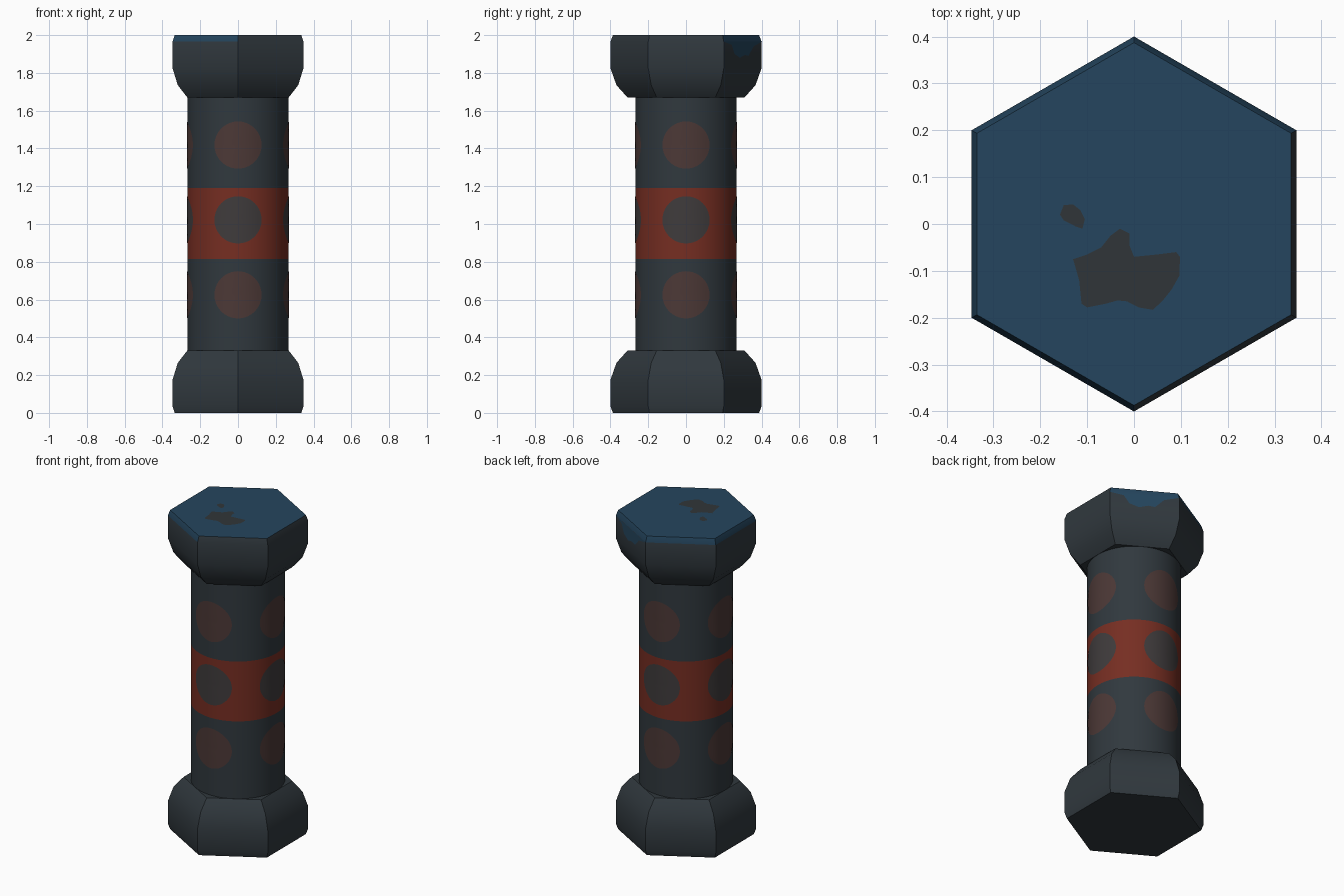
import bpy, bmesh, math
from mathutils import Vector

if "Cube" in bpy.data.objects:
    bpy.data.objects.remove(bpy.data.objects["Cube"])


def material(name, rgb):
    m = bpy.data.materials.new(name)
    m.diffuse_color = (*rgb, 1)
    m.use_nodes = True
    m.node_tree.nodes["Principled BSDF"].inputs["Base Color"].default_value = m.diffuse_color
    return m


STEEL = material("dark steel", (0.030, 0.040, 0.048))
RED = material("rust red", (0.180, 0.027, 0.016))
BROWN = material("dull brown", (0.072, 0.040, 0.037))
GREY = material("warm grey", (0.050, 0.044, 0.045))
BLUE = material("deep blue", (0.018, 0.060, 0.112))
WORN = material("worn grey", (0.030, 0.036, 0.040))


def finish(bm, name, mats, smooth=True):
    me = bpy.data.meshes.new(name)
    bm.normal_update()
    bm.to_mesh(me)
    bm.free()
    ob = bpy.data.objects.new(name, me)
    bpy.context.collection.objects.link(ob)
    for m in mats:
        me.materials.append(m)
    if smooth:
        bpy.ops.object.select_all(action='DESELECT')
        ob.select_set(True)
        bpy.context.view_layer.objects.active = ob
        bpy.ops.object.shade_smooth_by_angle(angle=math.radians(30))
    return ob


def lathe(profile, sides, start):
    """Stack rings of (corner radius, z) and close both ends."""
    bm = bmesh.new()
    rings = []
    for r, z in profile:
        rings.append([bm.verts.new((r * math.cos(start + math.tau * i / sides),
                                    r * math.sin(start + math.tau * i / sides), z))
                      for i in range(sides)])
    for a, b in zip(rings, rings[1:]):
        for i in range(sides):
            j = (i + 1) % sides
            bm.faces.new((a[i], a[j], b[j], b[i]))
    bm.faces.new(rings[0])
    bm.faces.new(rings[-1])
    bmesh.ops.recalc_face_normals(bm, faces=bm.faces)
    return bm


# Hexagonal ends: same profile, mirrored for the top
HEAD = [(0.387, 0.0), (0.4, 0.035), (0.4, 0.175), (0.368, 0.265), (0.31, 0.33)]
finish(lathe(HEAD, 6, math.pi / 6), "bottom_head", [STEEL])

bm = lathe([(r, 2 - z) for r, z in HEAD], 6, math.pi / 6)
bm.normal_update()
for f in bm.faces:
    c = f.calc_center_median()
    if f.normal.z > 0.9:
        f.material_index = 1
    elif c.z > 1.965:                       # painted rim, bare on the front right
        az = round(math.degrees(math.atan2(c.y, c.x))) % 360
        if 30 < az < 270:
            f.material_index = 1
finish(bm, "top_head", [STEEL, BLUE])

# Round shaft with the red band
R = 0.268
bm = lathe([(R, 0.32), (R, 0.815), (R, 1.19), (R, 1.69)], 64, 0)
for f in bm.faces:
    if 0.9 < f.calc_center_median().z < 1.1 and len(f.verts) == 4:
        f.material_index = 1
finish(bm, "shaft", [STEEL, RED])


# Round spots wrapped onto the shaft
def spot(name, zc, turn, mat, radius=0.125, segs=40, steps=6):
    bm = bmesh.new()
    rr = R + 0.0015

    def point(u, w):
        a = turn + math.asin(u / rr)
        return bm.verts.new((rr * math.cos(a), rr * math.sin(a), zc + w))
    centre = point(0, 0)
    prev = None
    for k in range(1, steps + 1):
        d = radius * k / steps
        ring = [point(d * math.cos(math.tau * i / segs), d * math.sin(math.tau * i / segs))
                for i in range(segs)]
        for i in range(segs):
            j = (i + 1) % segs
            if prev:
                bm.faces.new((prev[i], ring[i], ring[j], prev[j]))
            else:
                bm.faces.new((centre, ring[i], ring[j]))
        prev = ring
    finish(bm, name, [mat])


for q in range(4):
    for label, z, mat in (("low", 0.625, BROWN), ("band", 1.022, GREY), ("high", 1.418, BROWN)):
        spot(f"{label}_spot_{q + 1}", z, q * math.pi / 2, mat)


def plate(name, points, mat):
    bm = bmesh.new()
    f = bm.faces.new([bm.verts.new(p) for p in points])
    bmesh.ops.triangulate(bm, faces=[f])
    finish(bm, name, [mat], smooth=False)


# Worn patches on the top face (anticlockwise seen from above)
LARGE = [(-.13, -.075), (-.117, -.12), (-.112, -.17), (-.1, -.178), (-.06, -.17),
         (-.035, -.163), (-.015, -.165), (.01, -.178), (.04, -.183), (.06, -.165),
         (.08, -.14), (.097, -.11), (.098, -.07), (.09, -.06), (.05, -.065), (0, -.07),
         (-.01, -.045), (-.01, -.02), (-.03, -.01), (-.05, -.025), (-.07, -.05), (-.1, -.065)]
SMALL = [(-.158, .02), (-.15, .008), (-.125, -.005), (-.11, -.01), (-.105, .01),
         (-.115, .03), (-.13, .042), (-.15, .04)]
for name, pts in (("large_worn_patch", LARGE), ("small_worn_patch", SMALL)):
    plate(name, [(x, y, 2.001) for x, y in pts], WORN)

# Paint run down the back right side of the top head
A, B = Vector((0.3464, 0.2, 0)), Vector((0, 0.4, 0))
OUT = Vector((0.5, 0.866, 0)) * 0.0015
RUN = [(1, 1.965), (0, 1.965), (.1, 1.957), (.2, 1.95), (.28, 1.90), (.42, 1.88),
       (.55, 1.895), (.65, 1.89), (.78, 1.94), (.9, 1.955)]
plate("paint_run", [A.lerp(B, t) + OUT + Vector((0, 0, z)) for t, z in reversed(RUN)][::-1], BLUE)
# make the paint run face outwards
me = bpy.data.objects["paint_run"].data
if me.polygons[0].normal.dot(OUT) < 0:
    me.flip_normals()
